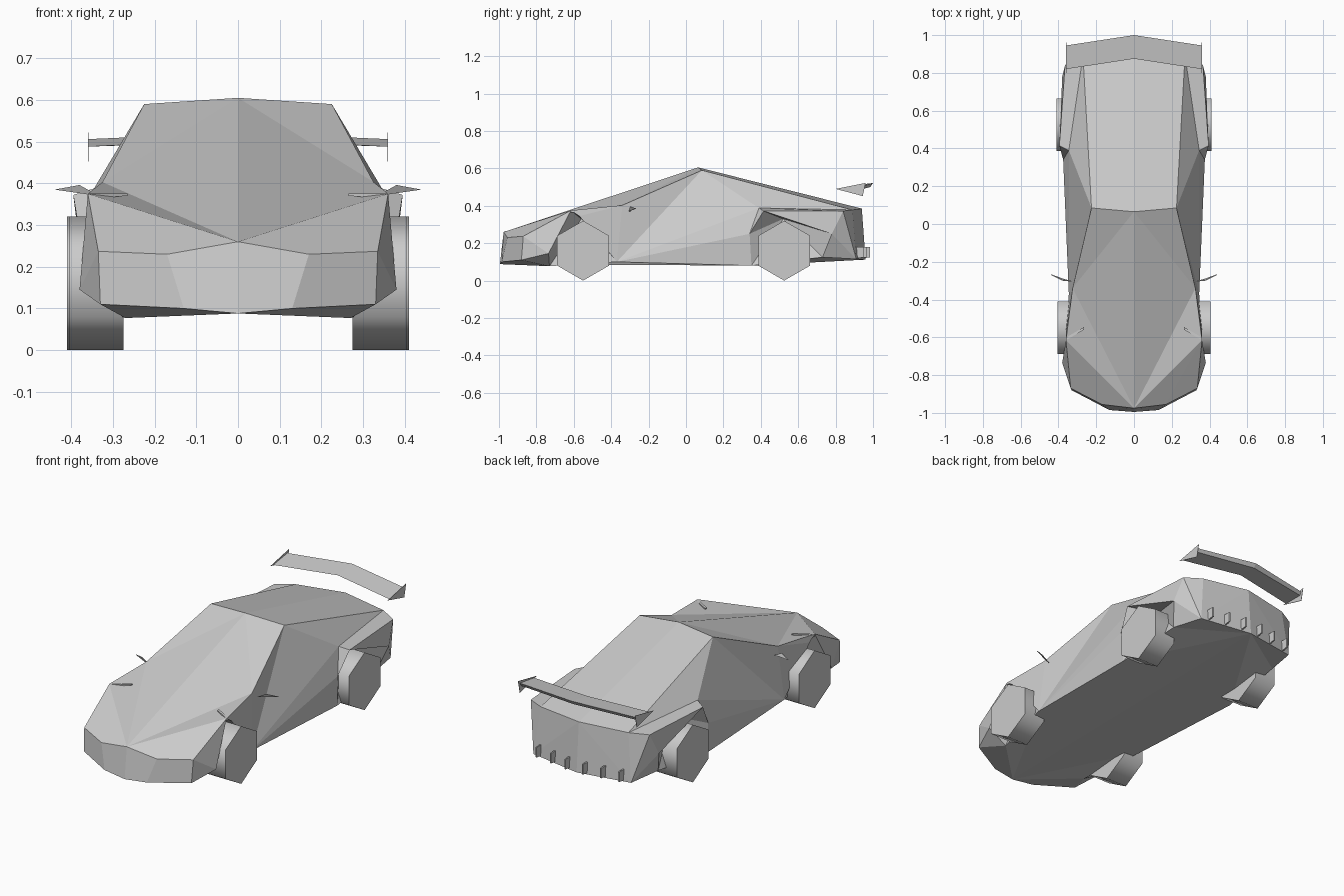
import bpy, bmesh, math
from mathutils import Matrix

cube = bpy.data.objects.get("Cube")
if cube:
    bpy.data.objects.remove(cube)

# One plain grey paint for everything
grey = bpy.data.materials.new("light_grey")
grey.use_nodes = True
COLOR = (0.6, 0.6, 0.6, 1)
grey.diffuse_color = COLOR
grey.node_tree.nodes["Principled BSDF"].inputs["Base Color"].default_value = COLOR


def finish(name, bm, recalc=True):
    if recalc:
        bmesh.ops.recalc_face_normals(bm, faces=bm.faces)
    mesh = bpy.data.meshes.new(name)
    bm.to_mesh(mesh)
    bm.free()
    mesh.materials.append(grey)
    obj = bpy.data.objects.new(name, mesh)
    bpy.context.collection.objects.link(obj)
    return obj


def mirrored_shell(name, points, faces):
    """Build the left half from named points, then mirror it."""
    bm = bmesh.new()
    v = {k: bm.verts.new(p) for k, p in points.items()}
    for f in faces:
        bm.faces.new([v[k] for k in f.split()])
    copy = bmesh.ops.duplicate(bm, geom=bm.verts[:] + bm.edges[:] + bm.faces[:])
    half = [g for g in copy["geom"] if isinstance(g, bmesh.types.BMVert)]
    bmesh.ops.scale(bm, vec=(-1, 1, 1), verts=half)
    bmesh.ops.remove_doubles(bm, verts=bm.verts, dist=0.0005)
    return finish(name, bm)


# Body shell
points = {
    "nose": (0, -.975, .26), "brow": (.17, -.955, .23), "lamp": (.335, -.87, .237),
    "lip": (0, -.995, .088), "lip_mid": (.13, -.985, .1), "lip_end": (.33, -.88, .11),
    "fender": (.36, -.615, .375), "arch_front": (.38, -.735, .145),
    "floor_front": (.27, -.73, .077), "arch_top": (.36, -.57, .345),
    "arch_in": (.27, -.56, .33), "cowl": (.325, -.34, .403),
    "roof": (0, .065, .605), "roof_side": (.225, .085, .59),
    "sill_front": (.345, -.37, .1), "sill_rear": (.365, .35, .08),
    "shoulder": (.345, .39, .388), "haunch": (.395, .415, .372),
    "intake": (.375, .34, .25), "rear_in": (.27, .52, .33),
    "deck": (0, .94, .385), "deck_side": (.27, .89, .378),
    "tail": (.365, .84, .372), "tail_mid": (.38, .78, .25),
    "arch_back": (.34, .73, .125), "bumper": (.3, .91, .115), "bumper_mid": (0, .96, .112),
}
faces = [
    # nose and bonnet
    "nose brow lip_mid lip", "brow lamp lip_end lip_mid", "nose fender brow",
    "brow fender lamp", "lamp fender arch_front", "lamp arch_front lip_end",
    "lip_end arch_front floor_front", "nose cowl fender",
    # windscreen, roof and flanks
    "nose roof cowl", "roof roof_side cowl", "roof deck deck_side roof_side",
    "fender cowl arch_top", "cowl sill_front arch_top", "cowl roof_side sill_front",
    "roof_side shoulder sill_front", "sill_front shoulder intake",
    "sill_front intake sill_rear", "shoulder haunch intake",
    "roof_side deck_side shoulder", "shoulder deck_side tail haunch",
    # tail
    "haunch tail tail_mid", "deck bumper_mid bumper", "deck bumper deck_side",
    "deck_side bumper tail", "tail bumper tail_mid", "tail_mid bumper arch_back",
    # wheel arches
    "floor_front arch_front arch_in", "arch_front fender arch_in",
    "fender arch_top arch_in", "arch_top sill_front arch_in",
    "sill_front floor_front arch_in", "sill_rear intake rear_in",
    "intake haunch rear_in", "haunch tail_mid rear_in",
    "tail_mid arch_back rear_in", "arch_back sill_rear rear_in",
    # floor
    "lip lip_mid lip_end floor_front", "lip floor_front sill_front",
    "lip sill_front sill_rear bumper_mid", "sill_rear arch_back bumper_mid",
    "arch_back bumper bumper_mid",
]
mirrored_shell("body", points, faces)

# Swept rear wing with a wedge section
mirrored_shell("rear_wing", {
    "a": (0, .875, .505), "b": (0, 1, .522), "c": (0, .985, .5),
    "d": (.36, .82, .488), "e": (.36, .945, .506), "f": (.36, .935, .488),
}, ["a d e b", "b e f c", "c f d a", "d f e"])


def plate(name, corners, axis, thick=.004):
    """Thin plate extruded from an outline along an axis."""
    bm = bmesh.new()
    bottom = bm.faces.new([bm.verts.new(p) for p in corners])
    top = bmesh.ops.extrude_face_region(bm, geom=[bottom])["geom"]
    bmesh.ops.translate(bm, vec=[thick * a for a in axis],
                        verts=[g for g in top if isinstance(g, bmesh.types.BMVert)])
    return finish(name, bm)


def wheel(name, x, y):
    bm = bmesh.new()
    bmesh.ops.create_cone(bm, cap_ends=True, segments=6, radius1=.16, radius2=.16, depth=.13)
    if not any(abs(v.co.x) < .001 for v in bm.verts):
        bmesh.ops.rotate(bm, matrix=Matrix.Rotation(math.pi / 6, 3, "Z"), verts=bm.verts)
    # a hexagon corner points straight up
    bmesh.ops.rotate(bm, matrix=Matrix.Rotation(math.pi / 2, 3, "Z"), verts=bm.verts)
    bmesh.ops.rotate(bm, matrix=Matrix.Rotation(math.pi / 2, 3, "Y"), verts=bm.verts)
    top = max(v.co.z for v in bm.verts)
    if top < .159:
        bmesh.ops.rotate(bm, matrix=Matrix.Rotation(math.pi / 6, 3, "X"), verts=bm.verts)
    bmesh.ops.translate(bm, vec=(x, y, .16), verts=bm.verts)
    for f in bm.faces:
        f.smooth = len(f.verts) == 4
    for e in bm.edges:
        e.smooth = all(f.smooth for f in e.link_faces)
    finish(name, bm)


for side, s in (("left", 1), ("right", -1)):
    wheel("front_wheel_" + side, s * .34, -.55)
    wheel("rear_wheel_" + side, s * .345, .525)
    # wing end plates
    plate("wing_end_" + side,
          [(s * .358, .8, .49), (s * .358, .96, .522), (s * .358, .945, .452)], (s, 0, 0), .002)
    # door mirrors
    plate("mirror_" + side,
          [(s * .33, -.305, .368), (s * .38, -.3, .396), (s * .44, -.27, .385), (s * .37, -.295, .375)],
          (0, 1, 0))
    # lamp blades on the bonnet
    plate("lamp_blade_" + side,
          [(s * .265, -.56, .37), (s * .36, -.615, .363), (s * .36, -.615, .375), (s * .265, -.56, .376)],
          (0, 1, 0), .014)
    # diffuser fins
    for i in range(3):
        x = s * (.05 + .1 * i)
        y = .95 - .016 * i
        plate(f"diffuser_fin_{side}_{i + 1}",
              [(x, y, .12), (x, y + .035, .125), (x, y + .035, .18), (x, y - .01, .18)], (s, 0, 0), .008)
